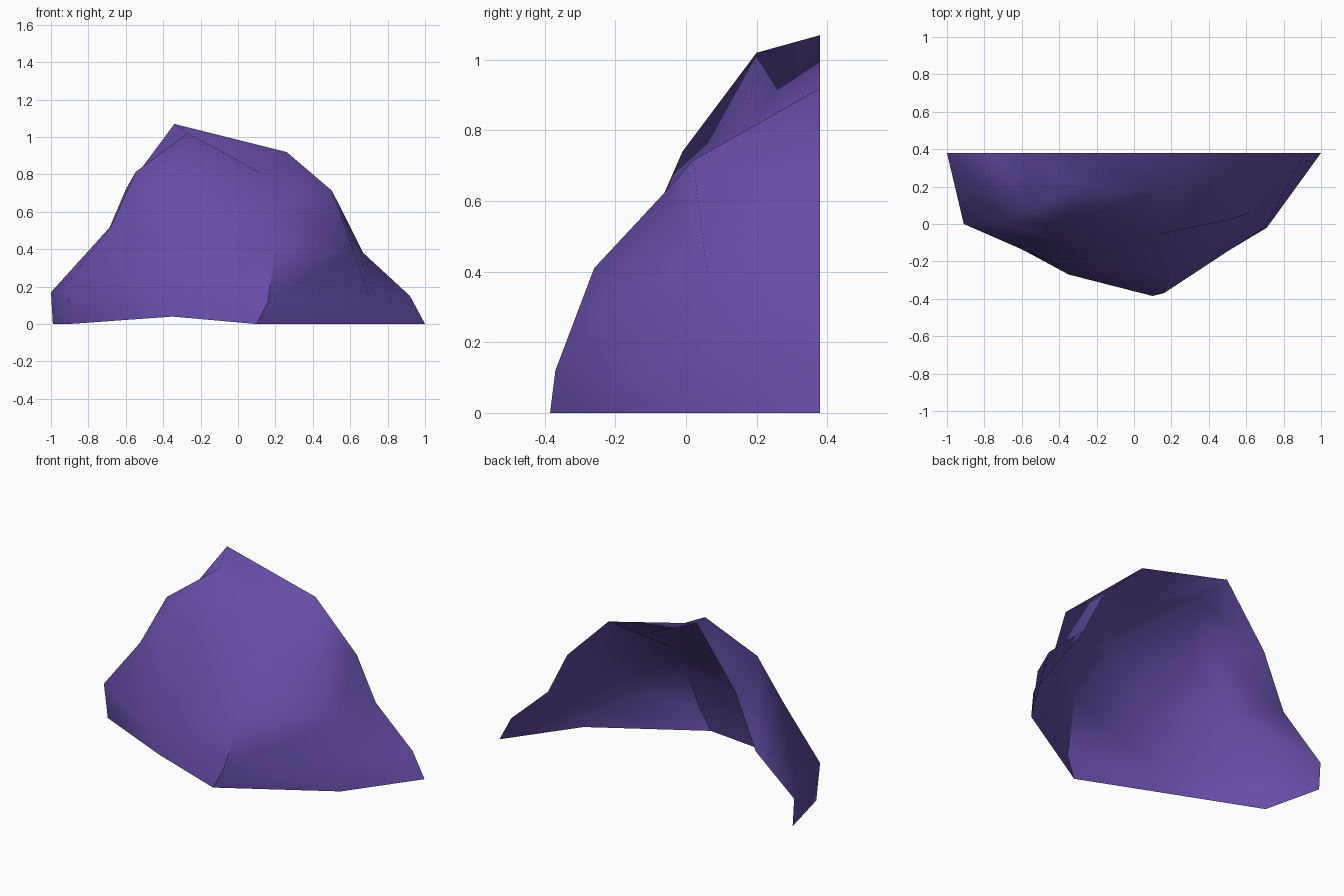
import bpy, bmesh

if "Cube" in bpy.data.objects:
    bpy.data.objects.remove(bpy.data.objects["Cube"])

# Purple rock colour
purple = bpy.data.materials.new("rock_purple")
purple.diffuse_color = (0.13, 0.074, 0.38, 1)
purple.use_nodes = True
purple.node_tree.nodes["Principled BSDF"].inputs["Base Color"].default_value = purple.diffuse_color

# Upright profiles, from the open back-left edge round the front to the back-right edge
back_left = [(-.99, .38, 0), (-1, .38, .17), (-.74, .38, .39), (-.60, .38, .72), (-.34, .38, 1.07)]
left = [(-.905, .03, 0), (-.91, 0, .22), (-.674, .015, .53), (-.547, .09, .814), (-.27, .20, 1.02)]
front_left = [(-.35, -.27, .04), (-.36, -.24, .15), (-.28, -.15, .42), (-.42, -.01, .74), (-.27, .20, 1.02)]
front = [(.10, -.385, 0), (.16, -.37, .12), (.20, -.26, .41), (.13, -.055, .63), (.14, .17, .80)]
right = [(.71, -.02, 0), (.70, -.015, .15), (.62, .06, .39), (.50, .02, .715), (.26, .38, .92)]
back_right = [(1, .38, 0), (.92, .38, .15), (.67, .38, .38), (.54, .38, .64), (.26, .38, .92)]
profiles = [back_left, left, front_left, front, right, back_right]

bm = bmesh.new()
grid = [[bm.verts.new(p) for p in col] for col in profiles]


def panel(*verts):
    """Add a triangle unless two of its corners coincide."""
    if len({tuple(v.co) for v in verts}) == 3:
        bm.faces.new(verts)


# Loft the shell between profiles; back and underside stay open
for c in range(len(grid) - 1):
    a, b = grid[c], grid[c + 1]
    for i in range(len(a) - 1):
        if (c, i) == (3, 2):  # hollow under the right shoulder
            panel(a[i], b[i], a[i + 1])
            panel(b[i], b[i + 1], a[i + 1])
        else:
            panel(a[i], b[i], b[i + 1])
            panel(a[i], b[i + 1], a[i + 1])

# Sloping summit, fanned from the peak
for a, b in zip(grid[1:4], grid[2:5]):
    panel(grid[0][-1], a[-1], b[-1])

# Sharp creases up the prow and along the summit; everything else is soft
for a, b in ((grid[3][0], grid[3][1]), (grid[3][1], grid[3][2]), (grid[2][4], grid[3][4])):
    bm.edges.get((a, b)).smooth = False
for face in bm.faces:
    face.smooth = True
bmesh.ops.remove_doubles(bm, verts=bm.verts[:], dist=0.001)

mesh = bpy.data.meshes.new("rock_shell")
bm.to_mesh(mesh)
bm.free()
mesh.materials.append(purple)
rock = bpy.data.objects.new("rock_shell", mesh)
bpy.context.collection.objects.link(rock)
